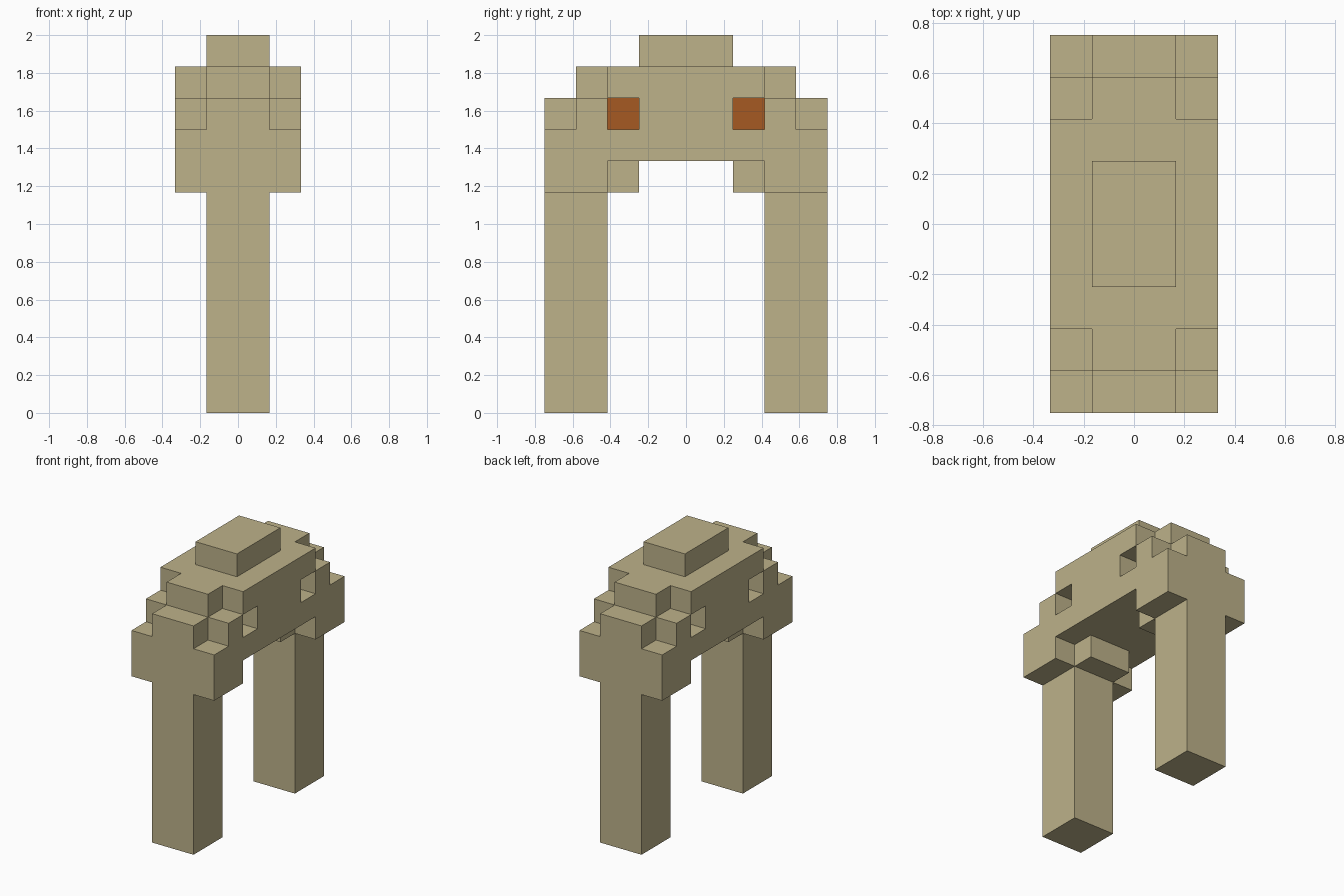
import bpy
import bmesh

U = 1 / 6  # block size

if "Cube" in bpy.data.objects:
    bpy.data.objects.remove(bpy.data.objects["Cube"], do_unlink=True)


def make_material(name, rgb):
    mat = bpy.data.materials.new(name)
    mat.use_nodes = True
    color = (*rgb, 1)
    mat.diffuse_color = color
    mat.node_tree.nodes["Principled BSDF"].inputs["Base Color"].default_value = color
    return mat


sand = make_material("sandy tan", (0.509, 0.445, 0.254))
ember = make_material("burnt orange", (0.381, 0.102, 0.016))


def finish(bm, name, *mats):
    bmesh.ops.recalc_face_normals(bm, faces=bm.faces)
    mesh = bpy.data.meshes.new(name)
    bm.to_mesh(mesh)
    bm.free()
    for mat in mats:
        mesh.materials.append(mat)
    obj = bpy.data.objects.new(name, mesh)
    bpy.context.collection.objects.link(obj)
    return obj


def add_prism(bm, outline, x0, x1):
    """Extrude a side outline of (y, z) block coordinates from x0 to x1."""
    face = bm.faces.new([bm.verts.new((x0 * U, y * U, z * U)) for y, z in outline])
    moved = bmesh.ops.extrude_face_region(bm, geom=[face], use_keep_orig=True)["geom"]
    verts = [v for v in moved if isinstance(v, bmesh.types.BMVert)]
    bmesh.ops.translate(bm, verts=verts, vec=((x1 - x0) * U, 0, 0))


def rect(y0, y1, z0, z1):
    return [(y0, z0), (y1, z0), (y1, z1), (y0, z1)]


def block(name, half_x, y0, y1, z0, z1):
    bm = bmesh.new()
    add_prism(bm, rect(y0, y1, z0, z1), -half_x, half_x)
    return finish(bm, name, sand)


# Wide arched body with stepped shoulders
half = [(2.5, 8), (2.5, 7), (4.5, 7), (4.5, 9), (3.5, 9), (3.5, 10), (2.5, 10), (2.5, 11)]
bm = bmesh.new()
add_prism(bm, half + [(-y, z) for y, z in reversed(half)], -2, 2)
body = finish(bm, "body", sand, ember)

# Four eye sockets cut one block deep into the sides
bm = bmesh.new()
for side in (-1, 1):
    for end in (-1, 1):
        add_prism(bm, rect(1.5 * end, 2.5 * end, 9, 10), side, 3 * side)
cutter = finish(bm, "socket_cutter", sand)
cutter.hide_render = True
cut = body.modifiers.new("sockets", "BOOLEAN")
cut.operation = "DIFFERENCE"
cut.solver = "EXACT"
cut.object = cutter
bpy.context.view_layer.objects.active = body
bpy.ops.object.modifier_apply(modifier=cut.name)
bpy.data.objects.remove(cutter, do_unlink=True)

# Back wall of each socket glows orange
for face in body.data.polygons:
    deep = abs(face.normal.x) > 0.9 and abs(face.center.x) < 1.5 * U
    face.material_index = 1 if deep else 0

# Raised cap on top
block("top_cap", 1, -1.5, 1.5, 11, 12)

# Leg, inner brace and ridge steps at each end
for end, label in ((-1, "front"), (1, "back")):
    block(label + "_leg", 1, 2.5 * end, 4.5 * end, 0, 7)
    block(label + "_brace", 1, 1.5 * end, 2.5 * end, 7, 8)
    block(label + "_lower_ridge", 1, 3.5 * end, 4.5 * end, 9, 10)
    block(label + "_upper_ridge", 1, 2.5 * end, 3.5 * end, 10, 11)
